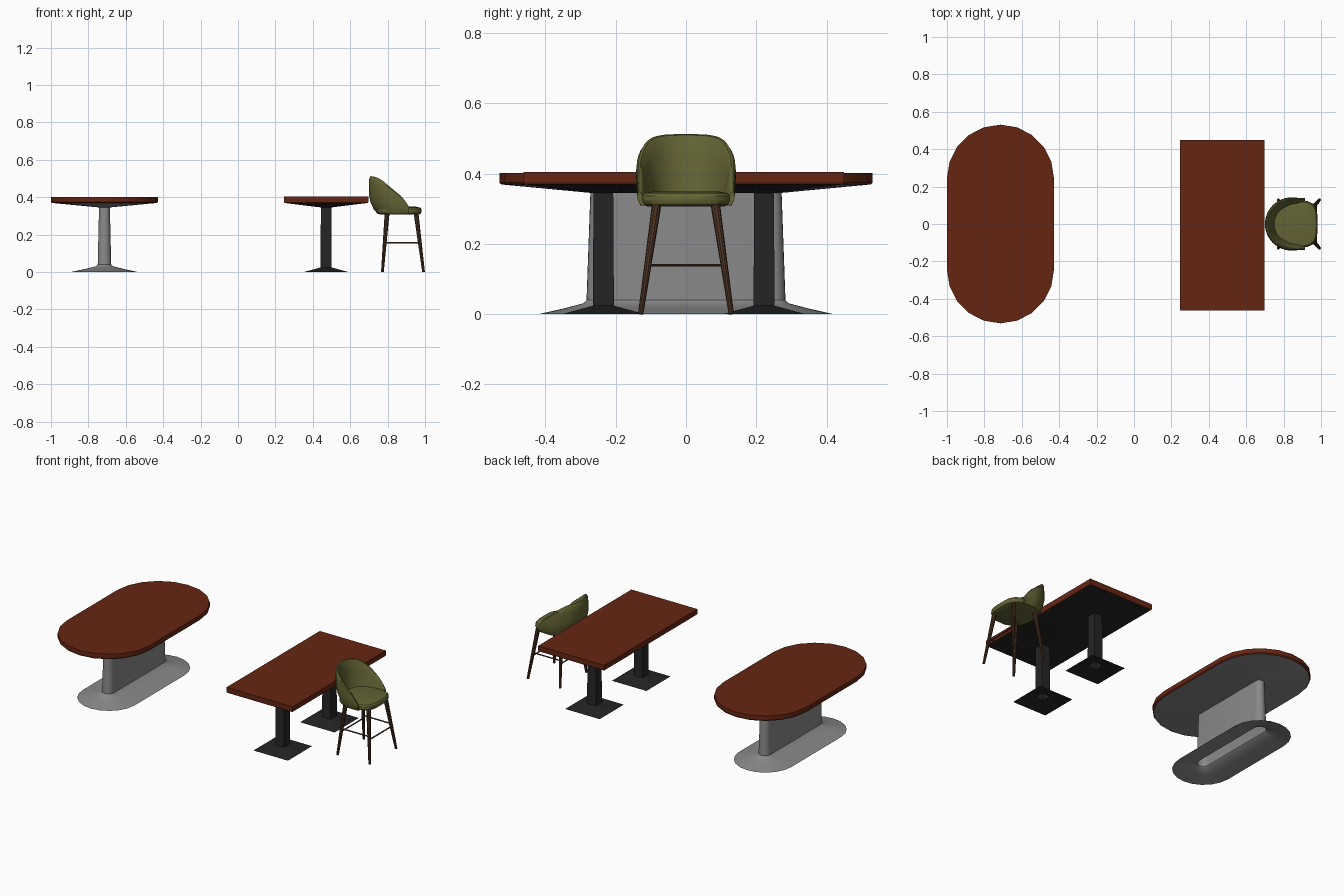
import bpy, bmesh, math
from mathutils import Vector

if "Cube" in bpy.data.objects:
    bpy.data.objects.remove(bpy.data.objects["Cube"])


def material(name, rgb):
    m = bpy.data.materials.new(name)
    m.diffuse_color = (*rgb, 1)
    m.use_nodes = True
    m.node_tree.nodes["Principled BSDF"].inputs["Base Color"].default_value = m.diffuse_color
    return m


WOOD = material("red_brown_wood", (0.13, 0.019, 0.006))
GREY = material("grey_metal", (0.25, 0.25, 0.25))
BLACK = material("black_metal", (0.018, 0.018, 0.018))
OLIVE = material("olive_fabric", (0.125, 0.125, 0.035))
LEG = material("dark_wood", (0.075, 0.034, 0.018))


def loft(name, rings, mat, first=True, last=True):
    """Skin closed rings of equal length, optionally capping the ends."""
    bm = bmesh.new()
    vs = [[bm.verts.new(p) for p in r] for r in rings]
    n = len(rings[0])
    for a, b in zip(vs, vs[1:]):
        for i in range(n):
            j = (i + 1) % n
            bm.faces.new((a[i], a[j], b[j], b[i]))
    if first:
        bm.faces.new(vs[0][::-1])
    if last:
        bm.faces.new(vs[-1])
    bmesh.ops.recalc_face_normals(bm, faces=bm.faces)
    me = bpy.data.meshes.new(name)
    bm.to_mesh(me)
    bm.free()
    me.materials.append(mat)
    ob = bpy.data.objects.new(name, me)
    bpy.context.collection.objects.link(ob)
    bpy.ops.object.select_all(action='DESELECT')
    bpy.context.view_layer.objects.active = ob
    ob.select_set(True)
    bpy.ops.object.shade_smooth_by_angle(angle=math.radians(32))
    return ob


def stadium(w, length, z, cx=-0.714, seg=10):
    """Rounded-end outline, half width w and half length in y."""
    pts = []
    for s in (1, -1):
        for i in range(seg + 1):
            a = math.pi * i / seg
            pts.append((cx + s * w * math.cos(a),
                        s * (length - w + w * math.sin(a)), z))
    return pts


def rect(hx, hy, z, cx=0.471, cy=-0.006):
    return [(cx + a * hx, cy + b * hy, z)
            for a, b in ((-1, -1), (1, -1), (1, 1), (-1, 1))]


def tube(name, p, q, r1, r2, mat, n=10):
    p, q = Vector(p), Vector(q)
    d = (q - p).normalized()
    u = d.cross(Vector((0.3, 1, 0.2))).normalized()
    v = d.cross(u)
    ang = [2 * math.pi * i / n for i in range(n)]
    return loft(name, [[c + r * (math.cos(a) * u + math.sin(a) * v) for a in ang]
                       for c, r in ((p, r1), (q, r2))], mat)


# Oval table: wooden top, then flared metal pedestal
loft("oval_table_top", [stadium(0.281, 0.526, 0.369), stadium(0.286, 0.531, 0.375),
                        stadium(0.286, 0.531, 0.402)], WOOD, first=False)
loft("oval_table_pedestal",
     [stadium(0.178, 0.42, 0), stadium(0.10, 0.345, 0.017), stadium(0.045, 0.292, 0.031),
      stadium(0.036, 0.283, 0.04), stadium(0.029, 0.272, 0.345),
      stadium(0.281, 0.526, 0.369)], GREY, first=False, last=False)

# Rectangular table: top, hipped underside, two square pedestals
loft("rectangular_table_top", [rect(0.222, 0.452, 0.369), rect(0.226, 0.456, 0.375),
                               rect(0.226, 0.456, 0.404)], WOOD, first=False)
loft("rectangular_table_underside", [rect(0.028, 0.258, 0.345), rect(0.222, 0.452, 0.369)],
     BLACK, last=False)
for side, cy in (("front", -0.235), ("back", 0.222)):
    loft(side + "_pedestal",
         [rect(0.118, 0.118, 0, cy=cy), rect(0.030, 0.030, 0.024, cy=cy),
          rect(0.028, 0.028, 0.346, cy=cy)], BLACK, first=False, last=False)


# Stool seat cushion
def seat_ring(k, z, n=40):
    pts = []
    for i in range(n):
        a = 2 * math.pi * i / n
        c, s = math.cos(a), math.sin(a)
        pts.append((0.863 + 0.119 * k * math.copysign(abs(c) ** 0.6, c),
                    0.127 * k * math.copysign(abs(s) ** 0.6, s), z))
    return pts


loft("stool_seat", [seat_ring(0.86, 0.306), seat_ring(0.96, 0.312), seat_ring(1, 0.323),
                    seat_ring(0.99, 0.336), seat_ring(0.94, 0.344),
                    seat_ring(0.75, 0.349)], OLIVE)

# Stool wraparound back: section swept round the plan, height falling to the arms
RIM = [(0.69, 0.513), (0.715, 0.511), (0.74, 0.504), (0.765, 0.491), (0.80, 0.464),
       (0.83, 0.44), (0.87, 0.408), (0.895, 0.378), (0.92, 0.340)]


def rim(x):
    for (x0, z0), (x1, z1) in zip(RIM, RIM[1:]):
        if x <= x1:
            return z0 + (z1 - z0) * (x - x0) / (x1 - x0)
    return RIM[-1][1]


path = [(0.915 - 0.015 * i, -0.138 - 0.0008 * i, 0, 1) for i in range(5)]
for i in range(25):
    a = -math.pi / 2 - math.pi * i / 24
    c, s = math.cos(a), math.sin(a)
    path.append((0.842 + 0.142 * c, 0.142 * s, -c, -s))
path += [(x, -y, nx, -ny) for x, y, nx, ny in path[4::-1]]
sections = []
for x, y, nx, ny in path:
    h = rim(x)
    low = 0.012 + 0.036 * max(0, nx)
    prof = [(low, 0), (low * 0.55, 0.12), (low * 0.2, 0.3), (0, 0.5), (0, 0.8), (0.002, 0.95),
            (0.008, 1), (0.015, 0.985), (0.021, 0.92), (0.029, 0.7), (0.038, 0.42),
            (0.05, 0.15), (0.055, 0)]
    thin = 0.45 + 0.55 * min(1, (h - 0.34) / 0.12)
    sections.append([(x + nx * d * (thin if i > 5 else 1), y + ny * d * (thin if i > 5 else 1),
                      0.309 + (h - 0.309) * v) for i, (d, v) in enumerate(prof)])
loft("stool_back", sections, OLIVE)

# Stool legs and foot rails
TOP = {"rear": (0.797, 0.083), "front": (0.952, 0.083)}
FOOT = {"rear": (0.772, 0.129), "front": (0.992, 0.129)}


def on_leg(end, s, z):
    t = 1 - z / 0.315
    (x0, y0), (x1, y1) = TOP[end], FOOT[end]
    return (x0 + (x1 - x0) * t, s * (y0 + (y1 - y0) * t), z)


for s, side in ((-1, "right"), (1, "left")):
    for end in TOP:
        tube(f"stool_{end}_{side}_leg", on_leg(end, s, 0), on_leg(end, s, 0.315),
             0.0075, 0.0135, LEG)
    tube(f"stool_{side}_rail", on_leg("rear", s, 0.157), on_leg("front", s, 0.157),
         0.004, 0.004, LEG, 8)
for end in TOP:
    tube(f"stool_{end}_rail", on_leg(end, -1, 0.139), on_leg(end, 1, 0.139),
         0.004, 0.004, LEG, 8)
